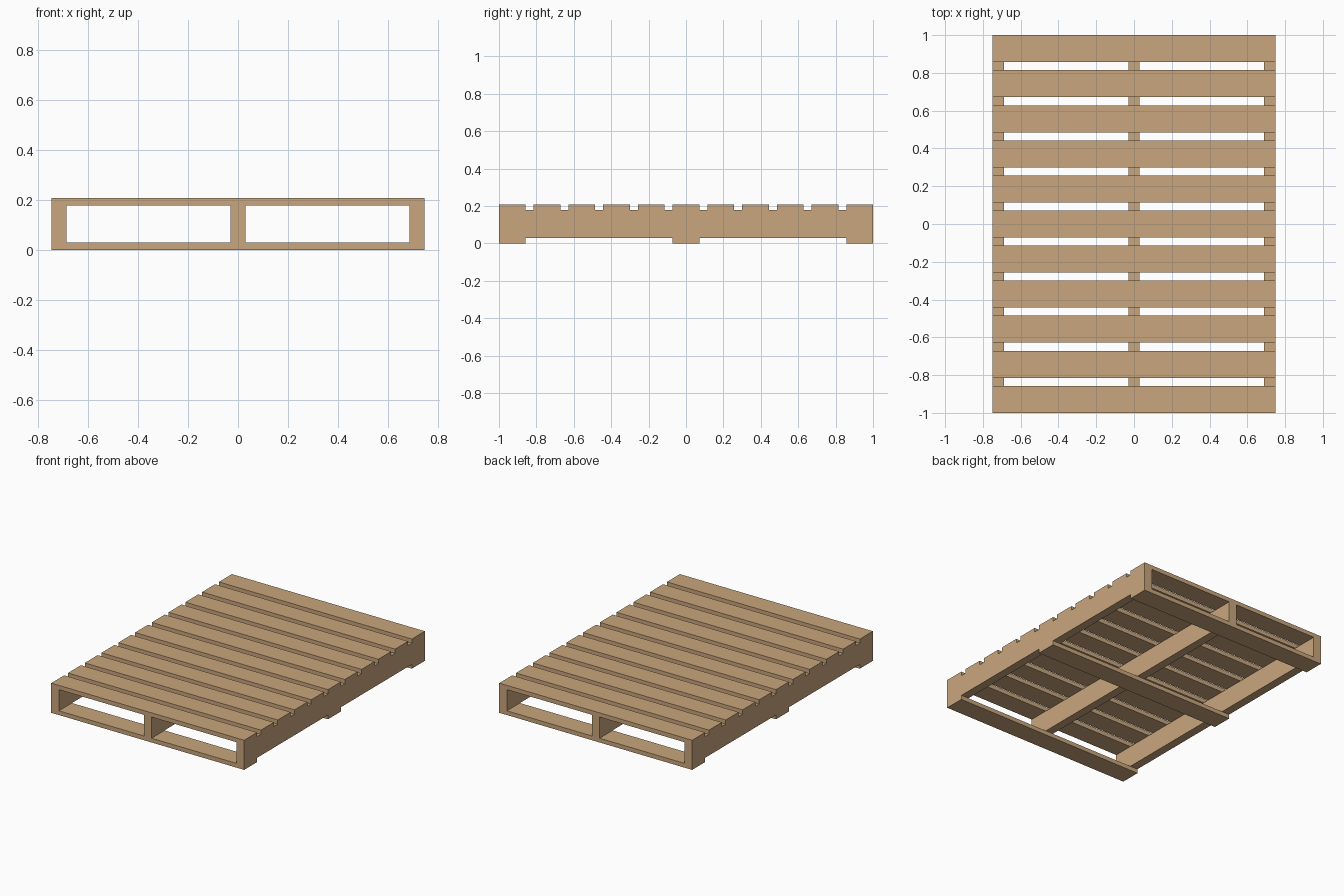
import bpy
import bmesh
from mathutils import Matrix

cube = bpy.data.objects.get("Cube")
if cube:
    bpy.data.objects.remove(cube, do_unlink=True)

WIDTH, LENGTH, HEIGHT = 1.496, 2.0, 0.208
BOARD_DEPTH, BOARD_THICK = 0.143, 0.03
STRINGER_WIDTH = 0.06
SLATS = 11

# Bare wood
wood = bpy.data.materials.new("light_wood")
wood.use_nodes = True
colour = (0.584, 0.381, 0.205, 1)
wood.diffuse_color = colour
wood.node_tree.nodes["Principled BSDF"].inputs["Base Color"].default_value = colour


def plank(name, size, centre):
    """Add a sharp-edged box of the given size and centre."""
    bm = bmesh.new()
    bmesh.ops.create_cube(bm, size=1, matrix=Matrix.Diagonal((*size, 1)))
    mesh = bpy.data.meshes.new(name)
    bm.to_mesh(mesh)
    bm.free()
    mesh.materials.append(wood)
    obj = bpy.data.objects.new(name, mesh)
    obj.location = centre
    bpy.context.collection.objects.link(obj)


board_size = (WIDTH, BOARD_DEPTH, BOARD_THICK)
end_y = (LENGTH - BOARD_DEPTH) / 2
side_x = (WIDTH - STRINGER_WIDTH) / 2

# Top deck slats, evenly spaced front to back
for i in range(SLATS):
    y = -end_y + 2 * end_y * i / (SLATS - 1)
    plank(f"top_slat_{i + 1}", board_size, (0, y, HEIGHT - BOARD_THICK / 2))

# Bottom boards at the front, middle and back
for label, side in (("front", -1), ("middle", 0), ("back", 1)):
    plank(f"bottom_board_{label}", board_size, (0, side * end_y, BOARD_THICK / 2))

# Lengthwise stringers between the two decks
stringer_size = (STRINGER_WIDTH, LENGTH, HEIGHT - 2 * BOARD_THICK)
for label, side in (("right", -1), ("middle", 0), ("left", 1)):
    plank(f"stringer_{label}", stringer_size, (side * side_x, 0, HEIGHT / 2))
